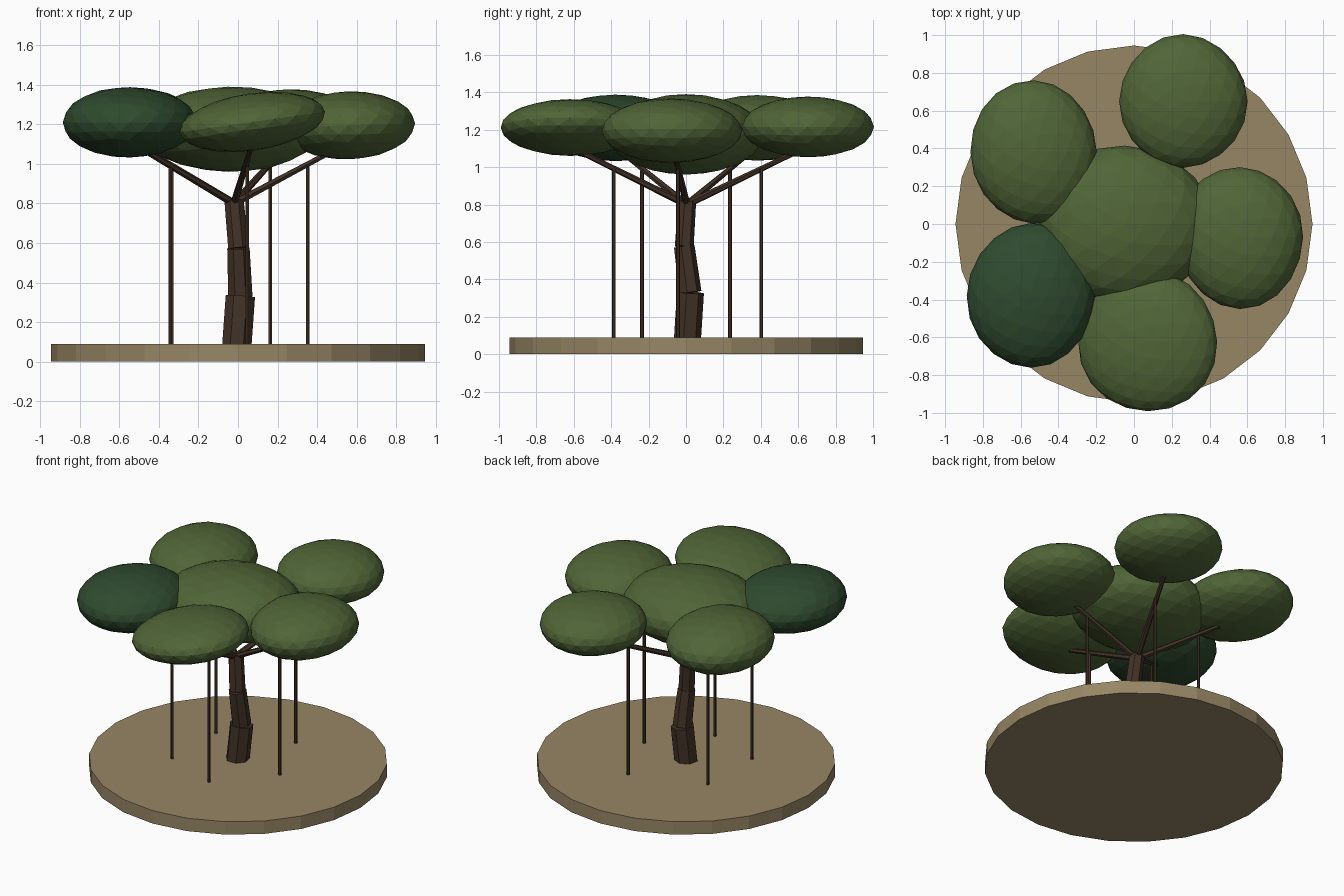
import bpy, bmesh, math
from mathutils import Vector, Matrix, Euler

if "Cube" in bpy.data.objects:
    bpy.data.objects.remove(bpy.data.objects["Cube"])


def material(name, rgb):
    m = bpy.data.materials.new(name)
    m.diffuse_color = (*rgb, 1)
    m.use_nodes = True
    m.node_tree.nodes["Principled BSDF"].inputs["Base Color"].default_value = m.diffuse_color
    return m


SOIL = material("soil", (0.31, 0.24, 0.13))
BARK = material("bark", (0.055, 0.032, 0.02))
LEAF = material("leaf", (0.08, 0.13, 0.038))
DARK_LEAF = material("dark_leaf", (0.028, 0.068, 0.028))


def finish(bm, name, mat):
    bmesh.ops.recalc_face_normals(bm, faces=bm.faces)
    me = bpy.data.meshes.new(name)
    bm.to_mesh(me)
    bm.free()
    me.materials.append(mat)
    ob = bpy.data.objects.new(name, me)
    bpy.context.collection.objects.link(ob)
    return ob


def rod(name, a, b, r1, r2, sides, mat):
    """Straight, optionally tapered cylinder from a to b."""
    a, b = Vector(a), Vector(b)
    d = b - a
    turn = Vector((0, 0, 1)).rotation_difference(d).to_matrix().to_4x4()
    bm = bmesh.new()
    bmesh.ops.create_cone(bm, cap_ends=True, segments=sides, radius1=r1, radius2=r2,
                          depth=d.length, matrix=Matrix.Translation((a + b) / 2) @ turn)
    return finish(bm, name, mat)


def clump(name, centre, radii, tilt, mat, seed):
    """Flattened, slightly lumpy ball of foliage."""
    bm = bmesh.new()
    bmesh.ops.create_icosphere(bm, subdivisions=3, radius=1)
    turn = Euler(tilt).to_matrix()
    for v in bm.verts:
        p = v.co.copy()
        lump = 1 + 0.02 * math.sin(2.6 * p.x + seed) * math.cos(2.3 * p.y + 1.7 * seed)
        p = Vector((p.x * radii[0], p.y * radii[1], p.z * radii[2])) * lump
        v.co = turn @ p + Vector(centre)
    return finish(bm, name, mat)


# Round ground slab
rod("ground_slab", (0, 0, 0), (0, 0, 0.09), 0.945, 0.945, 24, SOIL)

# Crooked trunk in three stacked pieces
path = [(-0.006, 0.004, 0.08), (0.012, 0.02, 0.33), (0.002, -0.012, 0.575), (-0.02, 0.004, 0.815)]
for i, (r1, r2) in enumerate([(0.076, 0.076), (0.063, 0.058), (0.053, 0.05)]):
    rod(f"trunk_{i + 1}", path[i], path[i + 1], r1, r2, 7, BARK)

# Foliage: centre, radii, tilt, material
clump("canopy_middle", (-0.05, 0.0, 1.175), (0.46, 0.415, 0.215), (0, 0, 0), LEAF, 0)
outer = [
    ("right", (0.56, -0.07, 1.195), (0.335, 0.375, 0.172), (0, -0.03, 0), LEAF),
    ("back", (0.26, 0.65, 1.215), (0.335, 0.35, 0.165), (0, 0, 0), LEAF),
    ("back_left", (-0.53, 0.38, 1.21), (0.335, 0.38, 0.175), (0, 0, 0), LEAF),
    ("front_left", (-0.545, -0.38, 1.21), (0.335, 0.38, 0.18), (0, 0, 0), DARK_LEAF),
    ("front", (0.073, -0.622, 1.212), (0.375, 0.376, 0.143), (0, -0.14, 0), LEAF),
]
fork = Vector(path[-1]) - Vector((0, 0, 0.015))
for i, (side, c, radii, tilt, mat) in enumerate(outer):
    clump("canopy_" + side, c, radii, tilt, mat, i + 1)
    # Branch from the fork into the clump
    tip = Vector((c[0] * 0.97, c[1] * 0.97, 1.1))
    rod("branch_" + side, fork, tip, 0.02, 0.013, 6, BARK)
    # Thin aerial root hanging from the branch to the ground
    top = fork.lerp(tip, 0.645)
    x, y = c[0] * 0.63, c[1] * 0.62
    rod("aerial_root_" + side, (x, y, 0.085), (x, y, top.z), 0.01, 0.01, 6, BARK)
